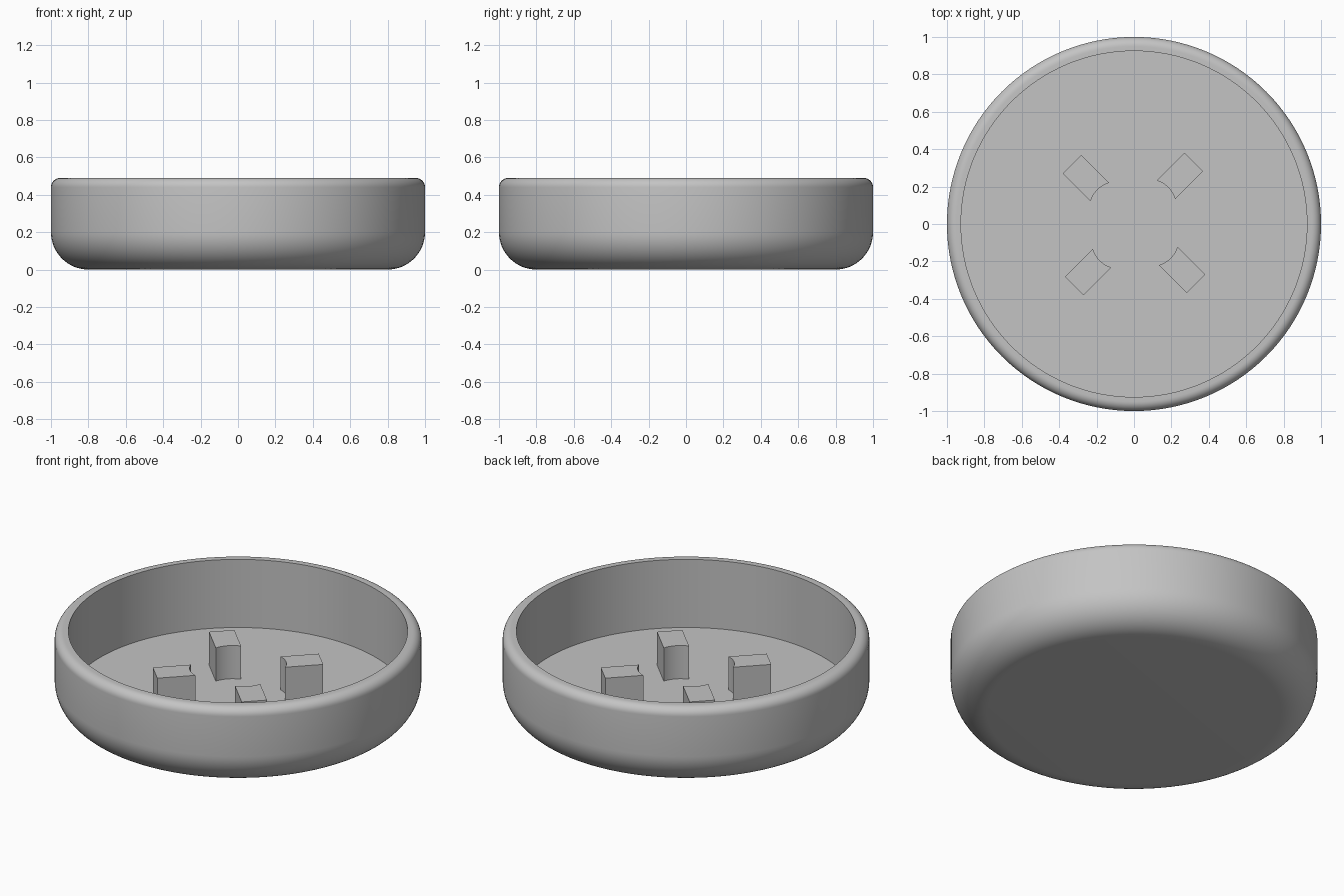
import bpy, bmesh
from math import pi, sin, cos, radians, sqrt
from mathutils import Matrix, Vector

cube = bpy.data.objects.get("Cube")
if cube:
    bpy.data.objects.remove(cube, do_unlink=True)

grey = bpy.data.materials.new("plain grey")
grey.use_nodes = True
colour = (0.55, 0.55, 0.55, 1)
grey.diffuse_color = colour
grey.node_tree.nodes["Principled BSDF"].inputs["Base Color"].default_value = colour

HEIGHT, FLOOR, INNER = 0.49, 0.08, 0.925


def finish(bm, name):
    bmesh.ops.remove_doubles(bm, verts=bm.verts, dist=1e-5)
    bmesh.ops.recalc_face_normals(bm, faces=bm.faces)
    mesh = bpy.data.meshes.new(name)
    bm.to_mesh(mesh)
    bm.free()
    mesh.materials.append(grey)
    obj = bpy.data.objects.new(name, mesh)
    bpy.context.collection.objects.link(obj)
    bpy.ops.object.select_all(action='DESELECT')
    obj.select_set(True)
    bpy.context.view_layer.objects.active = obj
    bpy.ops.object.shade_smooth_by_angle(angle=radians(30))
    return obj


def arc(cx, cz, r, start, end, steps):
    angles = [radians(start + (end - start) * i / steps) for i in range(steps + 1)]
    return [(cx + r * cos(a), cz + r * sin(a)) for a in angles]


# Round dish: rounded base and rim, straight inner wall, flat floor
profile = [(0, 0)] + arc(0.8, 0.2, 0.2, -90, 0, 16)
profile += arc(0.95, HEIGHT - 0.05, 0.05, 0, 90, 8)
profile += [(INNER, HEIGHT), (INNER, FLOOR), (0, FLOOR)]
bm = bmesh.new()
verts = [bm.verts.new((x, 0, z)) for x, z in profile]
edges = [bm.edges.new(pair) for pair in zip(verts, verts[1:])]
bmesh.ops.spin(bm, geom=verts + edges, cent=(0, 0, 0), axis=(0, 0, 1),
               angle=2 * pi, steps=128, use_merge=True)
finish(bm, "dish")

# Four diagonal posts, each with a hollowed inner face
HALF, NEAR, FAR, SHIFT, HOLLOW = 0.07, 0.25, 0.461, 0.009, 0.15
POST_HEIGHT = 0.2
outline = [(FAR, -HALF), (FAR, HALF)]
for i in range(13):
    y = HALF - 2 * HALF * i / 12
    x = NEAR + sqrt(HOLLOW ** 2 - y ** 2) - sqrt(HOLLOW ** 2 - HALF ** 2)
    outline.append((x, y))

names = ["back_left_post", "back_right_post", "front_right_post", "front_left_post"]
for i, name in enumerate(names):
    turn = Matrix.Rotation(radians(45 + 90 * i), 3, 'Z')
    bm = bmesh.new()
    base = bm.faces.new([bm.verts.new(turn @ Vector((x, y + SHIFT, FLOOR)))
                         for x, y in outline])
    top = bmesh.ops.extrude_face_region(bm, geom=[base], use_keep_orig=True)["geom"]
    bmesh.ops.translate(bm, vec=(0, 0, POST_HEIGHT),
                        verts=[v for v in top if isinstance(v, bmesh.types.BMVert)])
    finish(bm, name)
